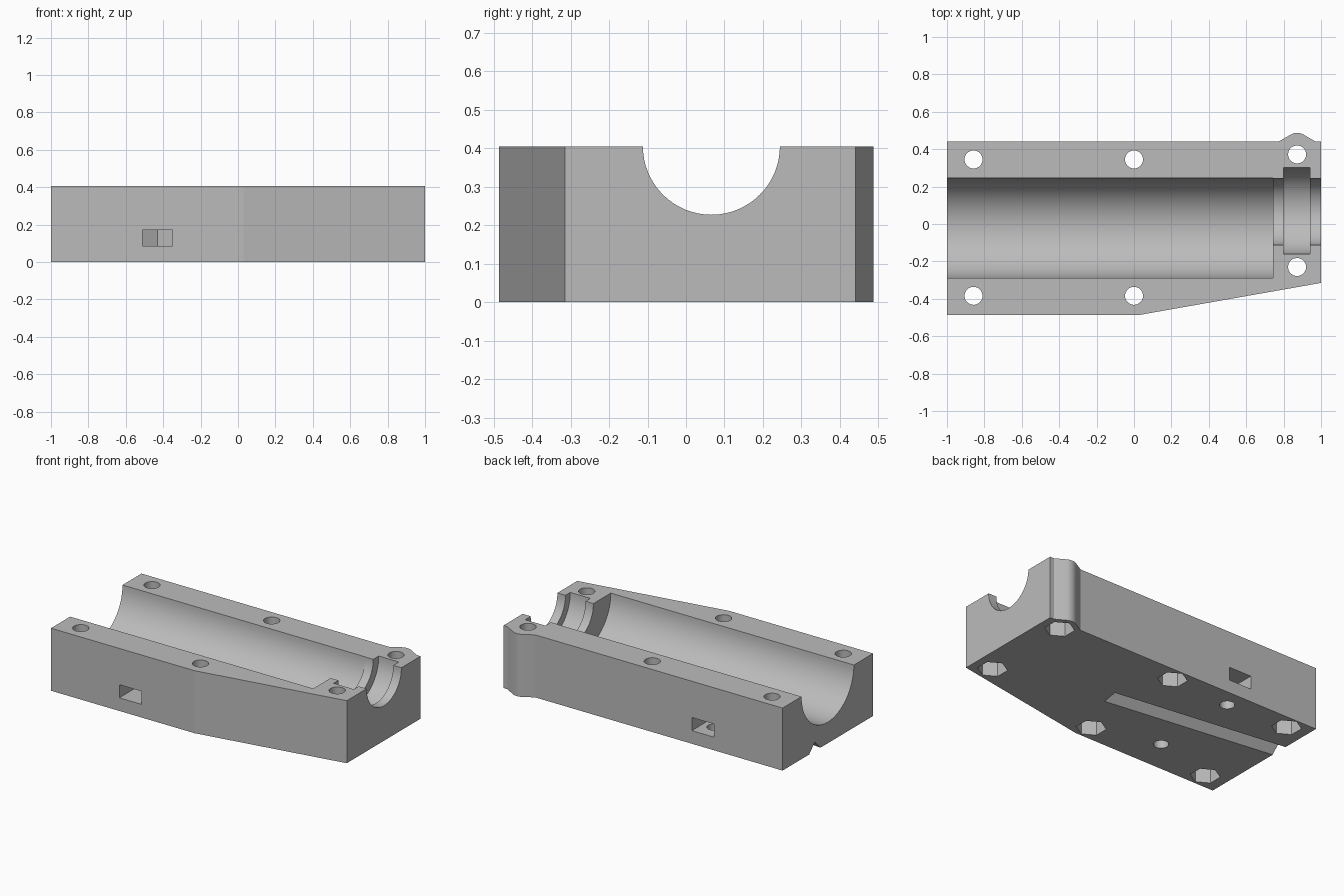
import bpy, bmesh, math
from mathutils import Matrix, Vector

if "Cube" in bpy.data.objects:
    bpy.data.objects.remove(bpy.data.objects["Cube"])

HEIGHT = 0.405
SIDES = 64

grey = bpy.data.materials.new("light grey")
grey.diffuse_color = (0.5, 0.5, 0.5, 1)
grey.use_nodes = True
grey.node_tree.nodes["Principled BSDF"].inputs["Base Color"].default_value = grey.diffuse_color


def prism(name, outline, depth, matrix=Matrix()):
    """Extrude a 2D outline along local z, then place it."""
    bm = bmesh.new()
    face = bm.faces.new([bm.verts.new((x, y, 0)) for x, y in outline])
    grown = bmesh.ops.extrude_face_region(bm, geom=[face])["geom"]
    bmesh.ops.translate(bm, vec=(0, 0, depth),
                        verts=[v for v in grown if isinstance(v, bmesh.types.BMVert)])
    bmesh.ops.recalc_face_normals(bm, faces=bm.faces)
    bm.transform(matrix)
    mesh = bpy.data.meshes.new(name)
    bm.to_mesh(mesh)
    bm.free()
    mesh.materials.append(grey)
    obj = bpy.data.objects.new(name, mesh)
    bpy.context.collection.objects.link(obj)
    return obj


def ring(cx, cy, radius, sides, start=0.0):
    return [(cx + radius * math.cos(start + math.tau * i / sides),
             cy + radius * math.sin(start + math.tau * i / sides)) for i in range(sides)]


def cut(body, cutter):
    mod = body.modifiers.new("cut", 'BOOLEAN')
    mod.operation = 'DIFFERENCE'
    mod.solver = 'EXACT'
    mod.object = cutter
    bpy.context.view_layer.objects.active = body
    bpy.ops.object.modifier_apply(modifier=mod.name)
    bpy.data.objects.remove(cutter)


def up(z):
    return Matrix.Translation((0, 0, z))


def along_x(x):
    """Local x, y, z become world y, z, x."""
    return Matrix(((0, 0, 1, x), (1, 0, 0, 0), (0, 1, 0, 0), (0, 0, 0, 1)))


# Block with a tapered front and a rounded bump at the back
bump = [(0.872 + 0.07 * math.sin(a), 0.417 + 0.07 * math.cos(a))
        for a in (math.radians(30 - 6 * i) for i in range(11))]
body = prism("housing_block",
             [(-1, -0.486), (0.03, -0.486), (1, -0.315), (1, 0.44), (0.972, 0.44)]
             + bump + [(0.772, 0.44), (-1, 0.44)], HEIGHT)

# Main channel, narrow end bore and wider ring groove: start, end, centre y, radius
for x0, x1, cy, r in ((-1.1, 0.742, -0.022, 0.268),
                      (0.7, 1.1, 0.066, 0.178),
                      (0.798, 0.942, 0.07, 0.231)):
    cut(body, prism("bore_cutter", ring(cy, HEIGHT, r, SIDES), x1 - x0, along_x(x0)))

# Bolt holes with hexagonal nut recesses underneath
for x, y in ((-0.858, 0.345), (0, 0.345), (0.872, 0.372),
             (-0.858, -0.384), (0, -0.384), (0.872, -0.23)):
    cut(body, prism("bolt_cutter", ring(x, y, 0.048, 48), 0.6, up(-0.1)))
    cut(body, prism("nut_cutter", ring(x, y, 0.088, 6, math.pi / 2), 0.22, up(-0.1)))

# Side nut slots with a pointed inner end, and screw holes from below
for y, outer in ((-0.27, -0.6), (0.323, 0.6)):
    s = 1 if outer < 0 else -1
    slot = [(-0.51, outer), (-0.35, outer), (-0.35, y + s * 0.046),
            (-0.43, y + s * 0.092), (-0.51, y + s * 0.046)]
    cut(body, prism("slot_cutter", slot, 0.085, up(0.085)))
    cut(body, prism("screw_cutter", ring(-0.43, y, 0.044, 48), 0.22, up(-0.1)))

# Slanted V groove in the underside
end = Vector((0.147, -0.042, 0))
direction = (Vector((-1, 0.11, 0)) - end).normalized()
side = Vector((0, 0, 1)).cross(direction)
frame = Matrix((side, Vector((0, 0, 1)), direction)).transposed().to_4x4()
cut(body, prism("v_groove_cutter", [(-0.087, -0.03), (0.087, -0.03), (0, 0.058)], 1.3,
                Matrix.Translation(end) @ frame))

# Smooth curved walls, keep machined edges crisp
bpy.ops.object.select_all(action='DESELECT')
body.select_set(True)
bpy.context.view_layer.objects.active = body
bpy.ops.object.shade_smooth_by_angle(angle=math.radians(9))
